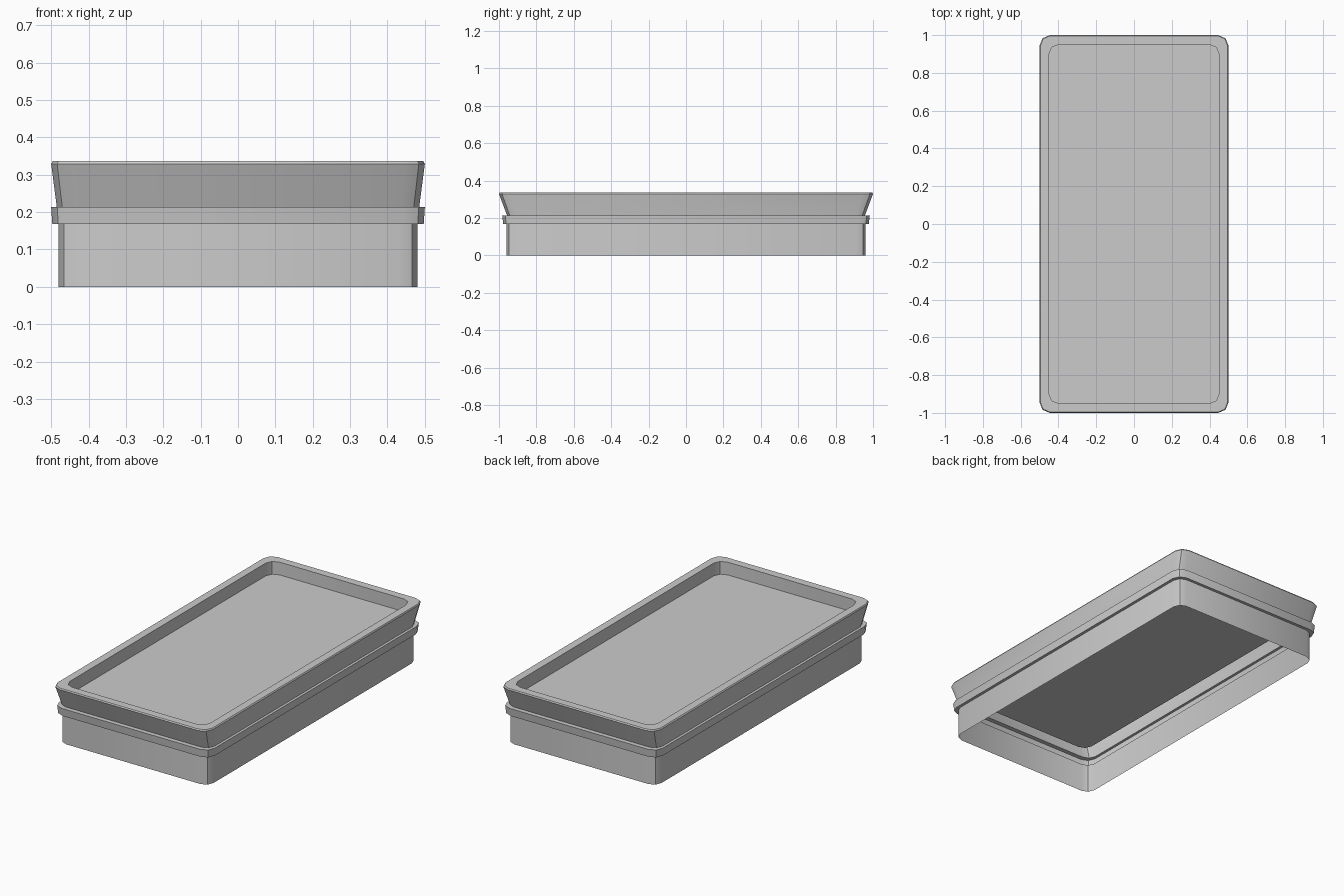
import bpy, bmesh, math

if "Cube" in bpy.data.objects:
    bpy.data.objects.remove(bpy.data.objects["Cube"])


def ring(bm, hx, hy, r, z):
    """Rounded rectangle loop with two segments per corner."""
    verts = []
    for k, (sx, sy) in enumerate([(1, 1), (-1, 1), (-1, -1), (1, -1)]):
        for j in range(3):
            a = math.pi / 2 * k + math.pi / 4 * j
            verts.append(bm.verts.new((sx * (hx - r) + r * math.cos(a),
                                       sy * (hy - r) + r * math.sin(a), z)))
    return verts


def loft(name, sections, cap=False):
    """Open sheet skinned through rounded rectangles, optionally closed at the end."""
    bm = bmesh.new()
    rings = [ring(bm, *s) for s in sections]
    n = len(rings[0])
    for a, b in zip(rings, rings[1:]):
        for i in range(n):
            k = (i + 1) % n
            bm.faces.new((a[i], a[k], b[k], b[i]))
    if cap:
        bm.faces.new(rings[-1])
    me = bpy.data.meshes.new(name)
    bm.to_mesh(me)
    bm.free()
    ob = bpy.data.objects.new(name, me)
    bpy.context.collection.objects.link(ob)
    bpy.ops.object.select_all(action='DESELECT')
    ob.select_set(True)
    bpy.context.view_layer.objects.active = ob
    bpy.ops.object.shade_smooth_by_angle(angle=math.radians(30))


# sections: half width, half length, corner radius, height
# open-bottomed skirt
loft("base_wall", [(0.48, 0.96, 0.05, 0), (0.48, 0.96, 0.05, 0.168)])

# raised band around the middle, with ledges below and above
loft("middle_band", [(0.48, 0.96, 0.05, 0.168), (0.497, 0.977, 0.055, 0.168),
                     (0.50, 0.983, 0.055, 0.214), (0.485, 0.957, 0.05, 0.214)])

# flared outer wall, bevelled rim, straight inner wall and sunken floor
loft("flared_tray", [(0.485, 0.957, 0.05, 0.214), (0.50, 1.0, 0.055, 0.329),
                     (0.496, 0.996, 0.053, 0.336), (0.451, 0.95, 0.052, 0.336),
                     (0.451, 0.95, 0.052, 0.262)], cap=True)
